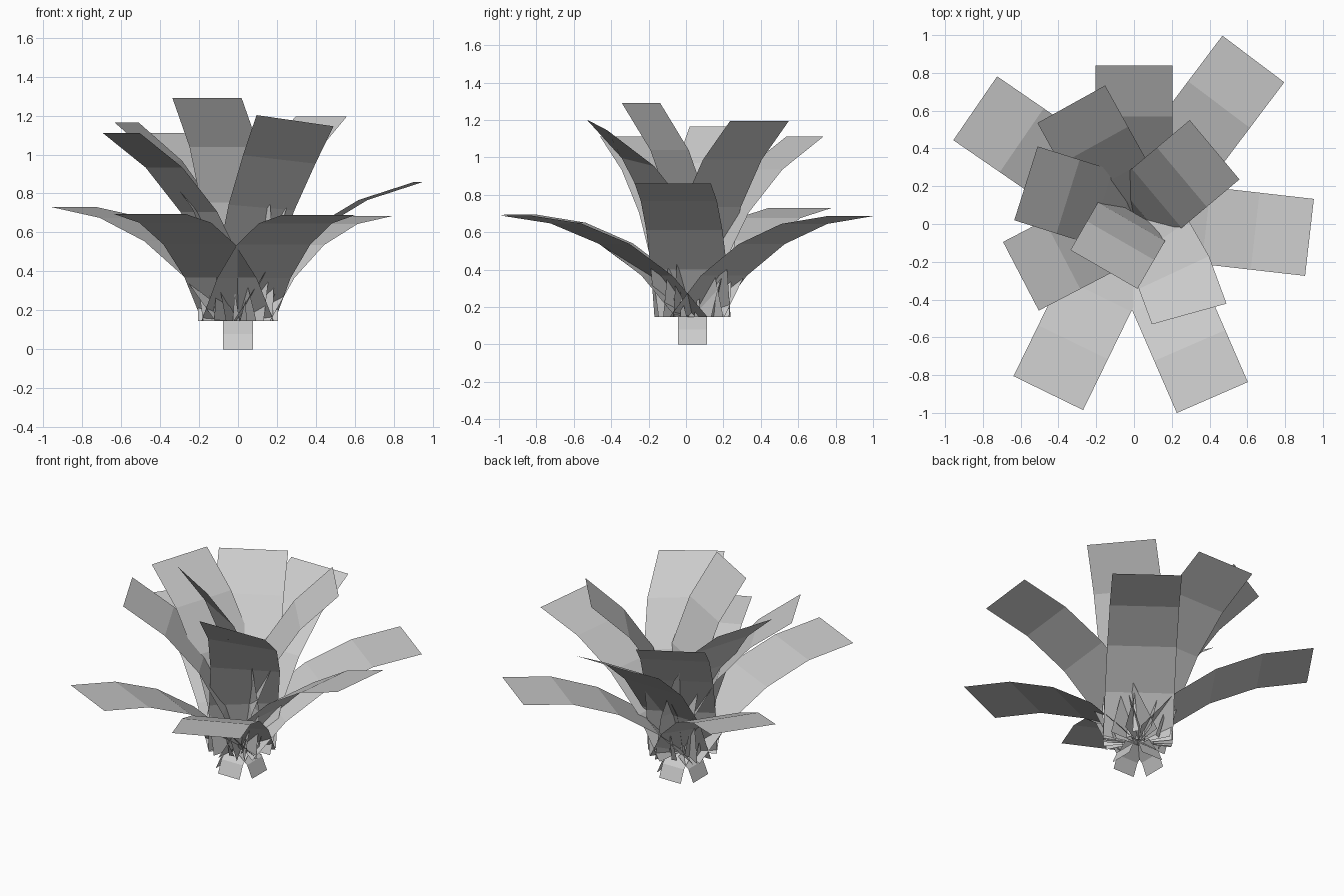
import bpy, math, random
from mathutils import Vector

if "Cube" in bpy.data.objects:
    bpy.data.objects.remove(bpy.data.objects["Cube"])

random.seed(4)
BASE = Vector((0, 0.035, 0.145))


def make(name, verts, faces):
    me = bpy.data.meshes.new(name)
    me.from_pydata(verts, [], faces)
    me.update()
    ob = bpy.data.objects.new(name, me)
    bpy.context.collection.objects.link(ob)
    return ob


def leaf(az, reach, rise, turn=0, tilt=0, segs=4, width=0.41, bend=52):
    """Curved strip whose tip lies at the given reach and rise from the base."""
    pitch = math.atan2(rise, reach)
    length = math.hypot(reach, rise)
    p, pts = Vector(), [Vector()]
    for i in range(segs):
        t = (i + 0.5) / segs - 0.5
        a = pitch - math.radians(bend) * t
        h = math.radians(az + turn * t)
        p = p + Vector((math.cos(a) * math.cos(h), math.cos(a) * math.sin(h), math.sin(a)))
        pts.append(p.copy())
    k = length / p.length
    verts = []
    for i, q in enumerate(pts):
        t = i / segs
        h = math.radians(az + turn * (t - 0.5))
        side = Vector((-math.sin(h), math.cos(h), tilt * t)) * width / 2
        c = BASE + q * k
        verts += [c - side, c + side]
    make("leaf", verts, [(2*i, 2*i+1, 2*i+3, 2*i+2) for i in range(segs)])


# Low outer leaves, then upright inner leaves: azimuth, reach, rise
for az, reach, rise in [
    (53, 1.05, 0.54), (-6.5, 0.935, 0.715), (-66.5, 1.04, 0.545), (-116, 1.035, 0.55),
    (145.5, 1.02, 0.585), (207.5, 0.675, 0.965), (119, 0.685, 0.965), (90, 0.805, 0.87),
    (240, 0.318, 1.145), (40, 0.557, 1.05), (162.5, 0.6, 1.02),
]:
    leaf(az, reach, rise)
# One leaf leaning sideways
leaf(-55.5, 0.595, 1.025, turn=-38, tilt=-0.14)

# Short foot: four bent panels flaring outwards and down
for i in range(4):
    a = math.tau * i / 4
    out = Vector((math.cos(a), math.sin(a), 0))
    side = Vector((-out.y, out.x, 0)) * 0.077
    verts = []
    for r, z in ((0.02, 0.145), (0.095, 0.08), (0.13, 0)):
        c = Vector((0, BASE.y, z)) + out * r
        verts += [c - side, c + side]
    make("foot_panel", verts, [(0, 1, 3, 2), (2, 3, 5, 4)])

# Thin pointed shoots around the foot of the leaves
verts, faces = [], []
for i in range(18):
    a = math.tau * i / 18 + random.uniform(-0.1, 0.1)
    out = Vector((math.cos(a), math.sin(a), 0))
    side = Vector((-out.y, out.x, 0)) * 0.018
    r = 0.04 + 0.05 * (i % 3)
    foot = BASE + out * r
    tip = foot + out * random.uniform(0.03, 0.1) + Vector((0, 0, random.uniform(0.08, 0.27)))
    n = len(verts)
    verts += [foot - side, foot + side, tip]
    faces.append((n, n+1, n+2))
make("shoots", verts, faces)
